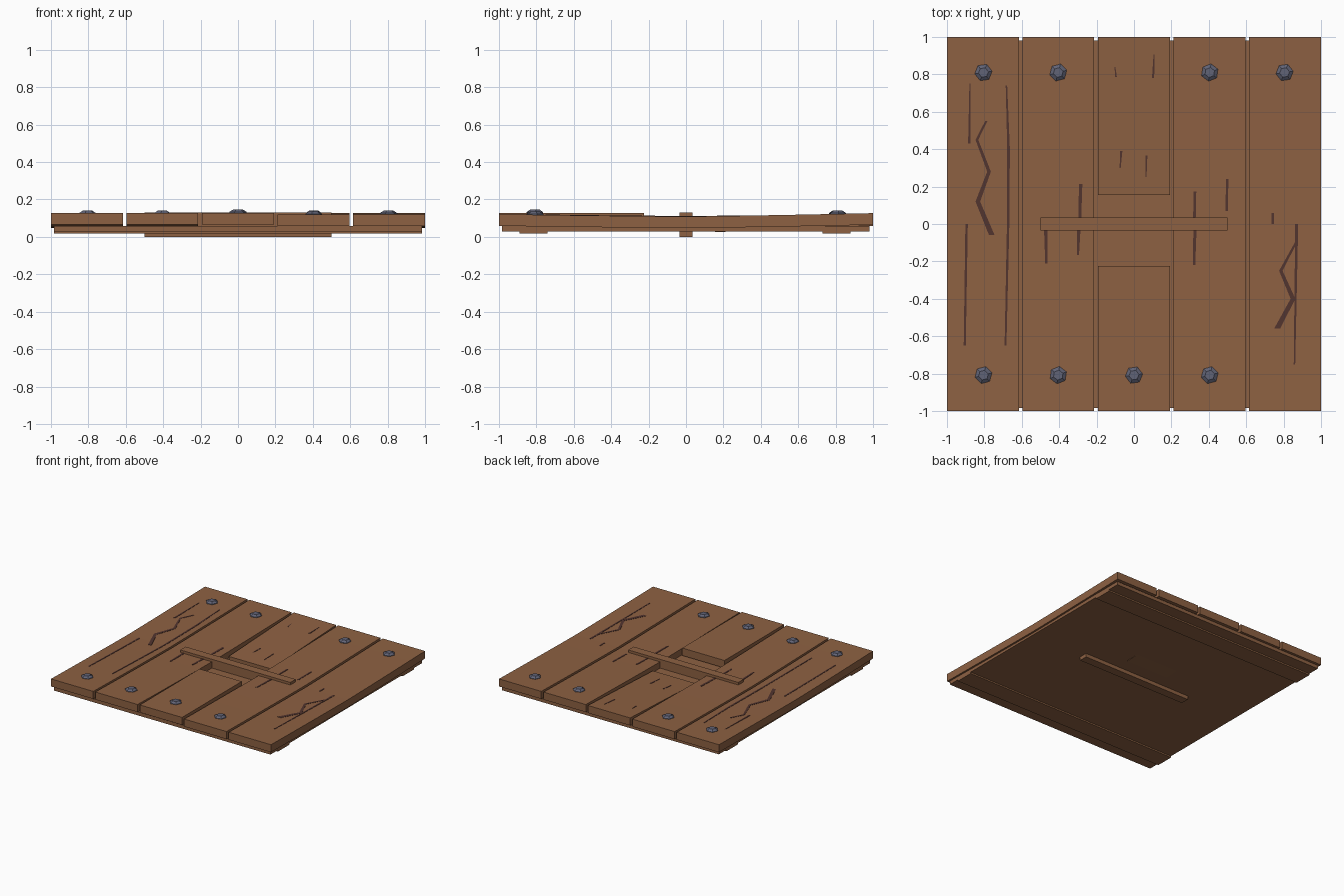
import bpy, math
from mathutils import Vector

cube = bpy.data.objects.get("Cube")
if cube:
    bpy.data.objects.remove(cube)


def material(name, rgb):
    m = bpy.data.materials.new(name)
    m.use_nodes = True
    m.diffuse_color = (*rgb, 1)
    m.node_tree.nodes["Principled BSDF"].inputs["Base Color"].default_value = (*rgb, 1)
    return m


WOOD = material("brown wood", (0.27, 0.12, 0.055))
DARK = material("dark crack", (0.085, 0.035, 0.028))
IRON = material("blue grey iron", (0.12, 0.125, 0.18))


def add(name, verts, faces, mat):
    mesh = bpy.data.meshes.new(name)
    mesh.from_pydata(verts, [], faces)
    mesh.materials.append(mat)
    ob = bpy.data.objects.new(name, mesh)
    bpy.context.collection.objects.link(ob)
    return ob


def loft(name, rings, mat):
    """Closed solid through a row of equal rings."""
    n = len(rings[0])
    verts = [v for ring in rings for v in ring]
    faces = [tuple(reversed(range(n))), tuple(range(len(verts) - n, len(verts)))]
    for r in range(len(rings) - 1):
        for i in range(n):
            a, b = r * n + i, r * n + (i + 1) % n
            faces.append((a, b, b + n, a + n))
    return add(name, verts, faces, mat)


def box(name, x, y, z):
    rings = [[(x[0], y[0], h), (x[1], y[0], h), (x[1], y[1], h), (x[0], y[1], h)] for h in z]
    return loft(name, rings, WOOD)


def surface(x, y):
    """Height of the plank tops: sagging sides, a raised front piece, a fallen back piece."""
    if abs(x) < 0.2:
        return 0.129 if y < 0 else 0.087 + 0.038 * (y - 0.155) / 0.845
    ends = 0.124 + 0.003 * (1 if x > 0 else -1) * (1 if y > 0 else -1)
    return 0.109 + (ends - 0.109) * abs(y) ** 1.2


def plank(name, x, y0, y1, steps):
    rings = []
    for i in range(steps + 1):
        y = y0 + (y1 - y0) * i / steps
        top = surface(x, y)
        l, r, low = x - 0.192, x + 0.192, top - 0.062
        rings.append([(l, y, top), (r, y, top), (r, y, low), (l, y, low)])
    loft(name, rings, WOOD)


# Backing board, cross battens and the bar through the middle
box("backing_board", (-0.985, 0.985), (-0.985, 0.98), (0.03, 0.058))
box("front_batten", (-0.985, 0.985), (-0.89, -0.74), (0.018, 0.031))
box("back_batten", (-0.985, 0.985), (0.73, 0.88), (0.018, 0.031))
box("middle_bar", (-0.5, 0.5), (-0.035, 0.035), (0, 0.13))

# Planks, the middle one broken in two
for side, x in (("far_right", -0.808), ("right", -0.405), ("left", 0.403), ("far_left", 0.808)):
    plank(side + "_plank", x, -1, 1, 10)
plank("broken_front_plank", 0, -1, -0.225, 1)
plank("broken_back_plank", 0, 0.155, 1, 1)

# Faceted bolt heads
bolts = [(x, 0.81) for x in (-0.805, -0.405, 0.405, 0.805)]
bolts += [(x, -0.808) for x in (-0.805, -0.405, 0, 0.405)]
for k, (x, y) in enumerate(bolts):
    z = surface(x, y)
    rings = []
    for radius, h in ((0.047, -0.006), (0.047, 0.004), (0.027, 0.017)):
        rings.append([(x + radius * math.cos(a), y + radius * math.sin(a), z + h)
                      for a in (math.radians(60 * i + 8 + 7 * (k % 3)) for i in range(6))])
    loft(f"bolt_{k + 1}", rings, IRON)


def crack(name, points, w0, w1):
    """Thin dark strip following the wood, its width running from w0 to w1."""
    pts = []
    for a, b in zip(points, points[1:]):
        a, b = Vector(a), Vector(b)
        n = max(1, round((b - a).length / 0.08))
        pts += [a.lerp(b, i / n) for i in range(n)]
    pts.append(Vector(points[-1]))
    rings = []
    for i, p in enumerate(pts):
        w = (w0 + (w1 - w0) * i / (len(pts) - 1)) / 2
        z = surface(p.x, p.y)
        rings.append([(p.x - w, p.y, z - 0.003), (p.x + w, p.y, z - 0.003),
                      (p.x + w, p.y, z + 0.002), (p.x - w, p.y, z + 0.002)])
    loft(name, rings, DARK)


# Jagged splits in the outer planks
crack("right_split", [(-0.79, 0.55), (-0.84, 0.45), (-0.775, 0.28), (-0.835, 0.12), (-0.76, -0.06)], 0.012, 0.03)
crack("left_split", [(0.865, -0.1), (0.785, -0.25), (0.85, -0.4), (0.765, -0.56)], 0.012, 0.032)

# Straight grain cracks: start, end, widths
grain = [
    ((-0.877, 0.75), (-0.88, 0.43), 0.006, 0.014),
    ((-0.682, 0.74), (-0.671, 0.41), 0.008, 0.014),
    ((-0.671, 0.41), (-0.672, 0.04), 0.014, 0.014),
    ((-0.672, 0.04), (-0.687, -0.65), 0.013, 0.01),
    ((-0.895, 0), (-0.905, -0.65), 0.013, 0.011),
    ((-0.285, 0.215), (-0.29, 0.03), 0.018, 0.016),
    ((-0.295, -0.03), (-0.3, -0.165), 0.018, 0.012),
    ((-0.472, -0.03), (-0.468, -0.21), 0.018, 0.013),
    ((0.326, 0.175), (0.323, 0.03), 0.014, 0.014),
    ((0.326, -0.03), (0.321, -0.22), 0.017, 0.013),
    ((0.498, 0.24), (0.496, 0.07), 0.013, 0.013),
    ((0.742, 0.06), (0.742, 0), 0.012, 0.012),
    ((0.87, 0), (0.858, -0.75), 0.016, 0.008),
    ((-0.102, 0.84), (-0.096, 0.785), 0.004, 0.01),
    ((0.107, 0.905), (0.102, 0.78), 0.005, 0.012),
    ((-0.068, 0.39), (-0.074, 0.3), 0.012, 0.006),
    ((0.066, 0.365), (0.064, 0.25), 0.011, 0.006),
]
for k, (a, b, w0, w1) in enumerate(grain):
    crack(f"grain_crack_{k + 1}", [a, b], w0, w1)

# Make every face point outward
import bmesh
for ob in bpy.context.collection.objects:
    if ob.type == "MESH":
        bm = bmesh.new()
        bm.from_mesh(ob.data)
        bmesh.ops.recalc_face_normals(bm, faces=bm.faces)
        bm.to_mesh(ob.data)
        bm.free()
